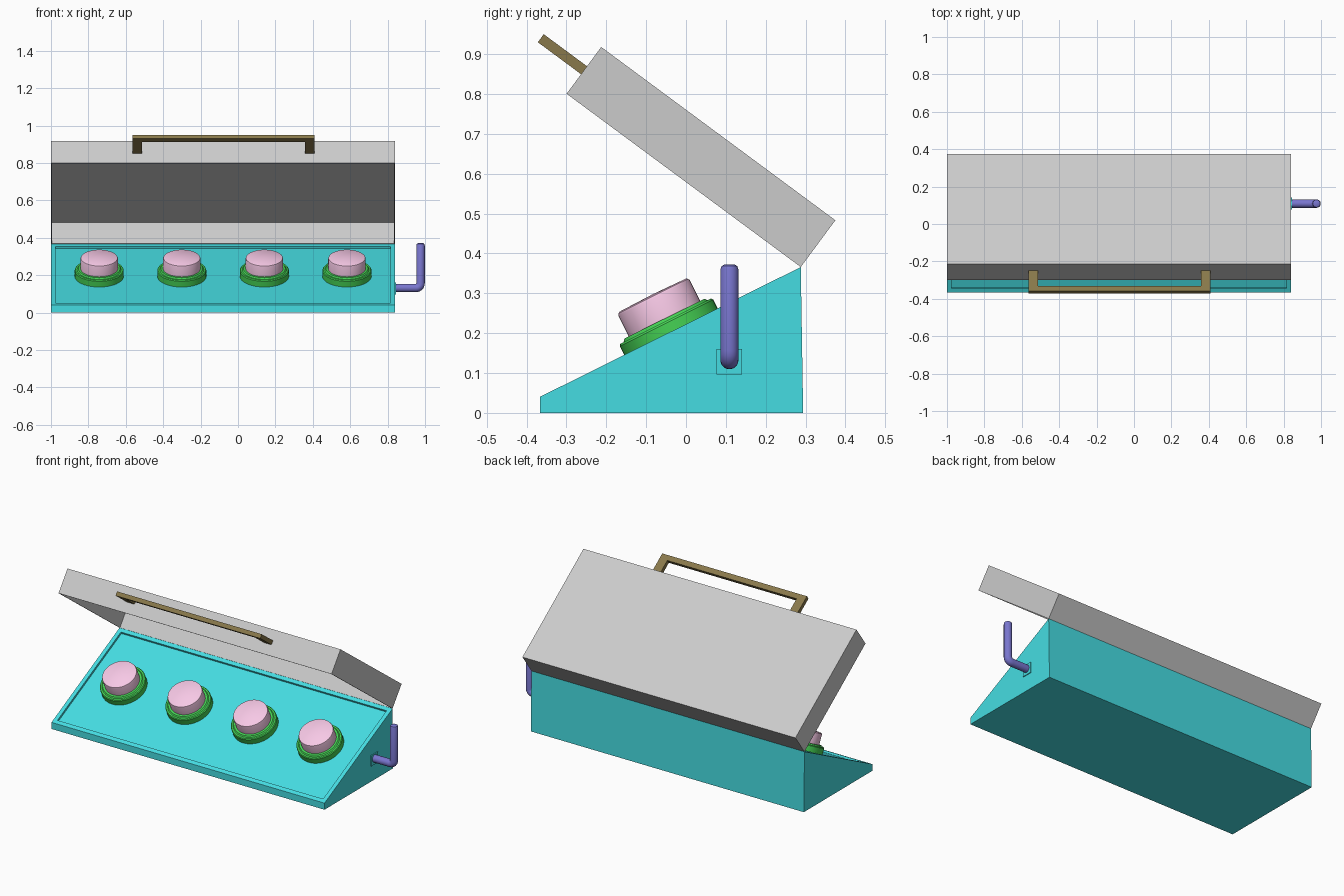
import bpy, bmesh, math
from mathutils import Matrix, Vector

if "Cube" in bpy.data.objects:
    bpy.data.objects.remove(bpy.data.objects["Cube"])

X0, X1 = -1.0, 0.84


def material(name, rgb):
    m = bpy.data.materials.new(name)
    m.diffuse_color = (*rgb, 1)
    m.use_nodes = True
    m.node_tree.nodes["Principled BSDF"].inputs["Base Color"].default_value = m.diffuse_color
    return m


TEAL = material("teal", (0.06, 0.72, 0.76))
GREEN = material("green", (0.06, 0.65, 0.09))
PINK = material("pink", (0.93, 0.58, 0.79))
BLUE = material("blue", (0.19, 0.18, 0.62))
BROWN = material("brown", (0.25, 0.19, 0.07))


def finish(name, bm, mat=None, matrix=Matrix(), smooth=False):
    bmesh.ops.recalc_face_normals(bm, faces=bm.faces[:])
    me = bpy.data.meshes.new(name)
    bm.to_mesh(me)
    bm.free()
    ob = bpy.data.objects.new(name, me)
    bpy.context.collection.objects.link(ob)
    ob.matrix_world = matrix
    if mat:
        me.materials.append(mat)
    if smooth:
        bpy.context.view_layer.objects.active = ob
        ob.select_set(True)
        bpy.ops.object.shade_smooth_by_angle(angle=math.radians(35))
        ob.select_set(False)
    return ob


def prism(points, direction):
    """Extrude a flat outline along a direction."""
    bm = bmesh.new()
    f = bm.faces.new([bm.verts.new(p) for p in points])
    r = bmesh.ops.extrude_face_region(bm, geom=[f])
    vs = [v for v in r["geom"] if isinstance(v, bmesh.types.BMVert)]
    bmesh.ops.translate(bm, verts=vs, vec=direction)
    bmesh.ops.recalc_face_normals(bm, faces=bm.faces[:])
    return bm


def lathe(name, profile, mat, matrix, n=48):
    bm = bmesh.new()
    vs = [bm.verts.new((r, 0, z)) for r, z in profile]
    es = [bm.edges.new(p) for p in zip(vs, vs[1:])]
    bmesh.ops.spin(bm, geom=vs + es, axis=(0, 0, 1), cent=(0, 0, 0),
                   angle=2 * math.pi, steps=n)
    bmesh.ops.remove_doubles(bm, verts=bm.verts[:], dist=1e-5)
    return finish(name, bm, mat, matrix, True)


# Wedge body with a shallow recessed control panel
bm = prism([(X0, y, z) for y, z in
            [(-0.367, 0), (-0.367, 0.04), (0.288, 0.366), (0.294, 0)]], (X1 - X0, 0, 0))
panel = max(bm.faces, key=lambda f: f.normal.z)
normal = panel.normal.copy()
bmesh.ops.inset_region(bm, faces=[panel], thickness=0.035)
bmesh.ops.inset_region(bm, faces=[panel], thickness=0.0005)
bmesh.ops.translate(bm, verts=list(panel.verts), vec=normal * -0.012)
finish("body", bm, TEAL)

# Four push buttons in collars, square to the slope
tilt = Matrix.Rotation(math.atan2(0.326, 0.655), 4, 'X')
for i in range(4):
    m = Matrix.Translation((-0.742 + 0.4415 * i, -0.039, 0.206)) @ tilt
    lathe(f"button_collar_{i + 1}",
          [(0, -0.012), (0.131, -0.012), (0.131, 0.022), (0.127, 0.027),
           (0.118, 0.027), (0.112, 0.034), (0.098, 0.034), (0, 0.034)], GREEN, m)
    lathe(f"button_{i + 1}",
          [(0, 0), (0.1, 0), (0.1, 0.092), (0.098, 0.097), (0.093, 0.1), (0, 0.102)], PINK, m)

# Open hollow lid hinged on the back edge
hinge = Matrix.Translation((0, 0.288, 0.366)) @ Matrix.Rotation(math.radians(-36.5), 4, 'X')
L, H = 0.731, 0.146
bm = prism([(X0, -L, 0), (X0, -L, H), (X0, 0, H), (X0, 0, 0)], (X1 - X0, 0, 0))
bmesh.ops.delete(bm, geom=[min(bm.faces, key=lambda f: f.normal.z)], context='FACES_ONLY')
lid = finish("lid", bm, None, hinge)
# make the shell normals point outwards before thickening
me = lid.data
centre = Vector(((X0 + X1) / 2, -L / 2, H / 2))
if (me.polygons[0].center - centre).dot(me.polygons[0].normal) < 0:
    me.flip_normals()
s = lid.modifiers.new("wall", 'SOLIDIFY')
s.thickness = 0.008
s.offset = -1

# Lid handle, a flat U shape
a, b, w = -0.565, 0.41, 0.052
y0, y1, t = -L + 0.01, -0.866, 0.032
finish("lid_handle", prism(
    [(x, y, 0.061) for x, y in [(a, y0), (a, y1), (b, y1), (b, y0), (b - w, y0),
                                (b - w, y1 + t), (a + w, y1 + t), (a + w, y0)]],
    (0, 0, 0.025)), BROWN, hinge)

# Crank mounting plate
py, pz, h = 0.109, 0.128, 0.032
bm = prism([(X1 - 0.004, py + i * h, pz + j * h) for i, j in
            [(-1, -1), (1, -1), (1, 1), (-1, 1)]], (0.009, 0, 0))
finish("crank_plate", bm, TEAL)

# L-shaped crank rod, swept along a bent path
cx, cz, bend = 0.976, 0.132, 0.024
path = [(X1 - 0.01, cz, 1)]
for k in range(7):
    q = math.pi / 2 * k / 6
    path.append((cx - bend + bend * math.sin(q), cz + bend - bend * math.cos(q), 1))
path += [(cx, 0.36, 1), (cx, 0.368, 0.88), (cx, 0.372, 0.6)]
bm = bmesh.new()
N, rad = 24, 0.0225
rings = []
for i, (x, z, r) in enumerate(path):
    p, n = path[max(i - 1, 0)], path[min(i + 1, len(path) - 1)]
    d = Vector((n[0] - p[0], 0, n[1] - p[1])).normalized()
    side = Vector((-d.z, 0, d.x))
    rings.append([bm.verts.new(Vector((x, py, z)) + rad * r *
                  (side * math.cos(2 * math.pi * k / N) + Vector((0, 1, 0)) * math.sin(2 * math.pi * k / N)))
                  for k in range(N)])
for p, n in zip(rings, rings[1:]):
    for k in range(N):
        bm.faces.new((p[k], p[(k + 1) % N], n[(k + 1) % N], n[k]))
bm.faces.new(rings[0])
bm.faces.new(rings[-1])
finish("crank", bm, BLUE, Matrix(), True)
